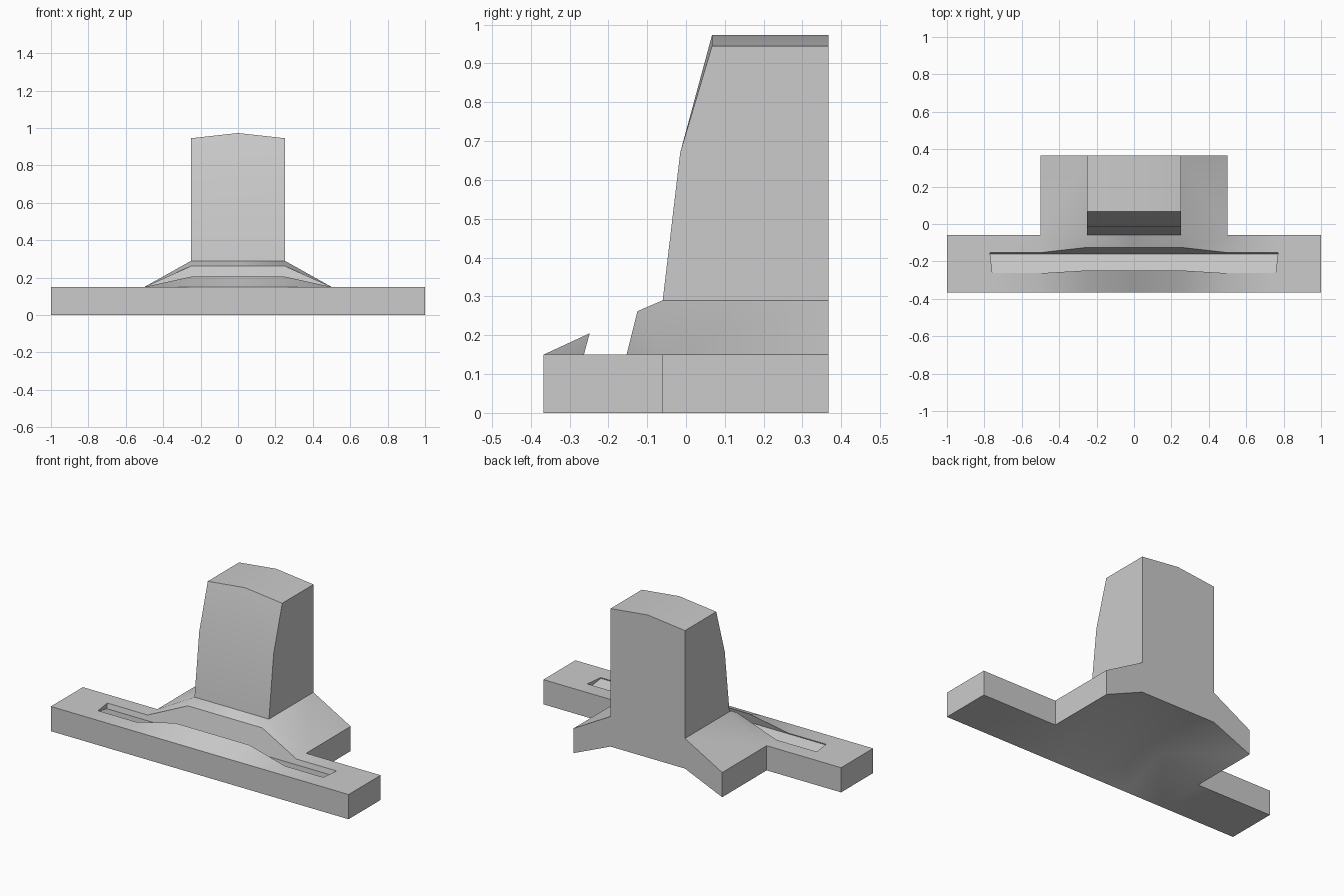
import bpy
import bmesh
import math

if "Cube" in bpy.data.objects:
    bpy.data.objects.remove(bpy.data.objects["Cube"], do_unlink=True)

FRONT, JOINT, BACK = -0.367, -0.06, 0.367  # depth stations
WAIST, HIP, END = 0.25, 0.5, 1.0           # half widths
DECK, NECK, ARCH = 0.15, 0.29, 0.107       # heights of base, post foot and underside vault

bm = bmesh.new()
shared = {}


def vert(p):
    key = tuple(round(c, 4) for c in p)
    if key not in shared:
        shared[key] = bm.verts.new(key)
    return shared[key]


def face(*points):
    """Add a face and its mirror twin, welding shared corners."""
    for side in (1, -1):
        corners = list(dict.fromkeys(vert((side * x, y, z)) for x, y, z in points))
        if len(corners) > 2:
            bm.faces.new(corners)


def strip(a, b):
    """Bridge two matching rows of points."""
    for i in range(len(a) - 1):
        face(a[i], a[i + 1], b[i + 1], b[i])


def bar_section(x, lip, ridge, rear, floor, slot_x):
    """Cross-section of the front bar, from rear bottom round to rear top."""
    return [(x, JOINT, rear[0]), (x, FRONT, 0), (x, FRONT, DECK),
            (slot_x, *lip), (slot_x, *SLOT_EDGE),
            *((fx, *p) for fx, p in zip((slot_x, x), floor)),
            (x, *ridge), (x, JOINT, rear[1])]


# Front bar: a ramp in the middle, cut by a tilted slot
SLOT_EDGE, RIDGE_FOOT = (-0.263, DECK), (-0.153, DECK)
lip, ridge = (-0.248, 0.205), (-0.125, 0.262)
raised, level = (ARCH, NECK), (0, DECK)
floor = ((-0.265, 0.144), (-0.16, 0.119))
no_floor = (SLOT_EDGE, RIDGE_FOOT)
slotted = [
    bar_section(0, lip, ridge, raised, floor, 0),
    bar_section(WAIST, lip, ridge, raised, floor, WAIST),
    bar_section(HIP, SLOT_EDGE, RIDGE_FOOT, level, floor, HIP),
    bar_section(0.77, SLOT_EDGE, RIDGE_FOOT, level, floor, 0.757),
]
solid = [
    bar_section(0.77, SLOT_EDGE, RIDGE_FOOT, level, no_floor, 0.757),
    bar_section(END, SLOT_EDGE, RIDGE_FOOT, level, no_floor, END),
]
for a, b in [*zip(slotted, slotted[1:]), solid]:
    strip(a, b)
    if a[0][0] >= HIP:
        face(a[0], a[-1], b[-1], b[0])
face(*slotted[-1][4:8])
face(*solid[-1])


# Rear shoulder: sloped top with a matching vault underneath
def shoulder(y):
    return [(0, y, ARCH), (WAIST, y, ARCH), (HIP, y, 0), (HIP, y, DECK), (WAIST, y, NECK)]


shoulder_back = shoulder(BACK)
strip(shoulder(JOINT), shoulder_back)

# Post: leaning front, straight sides and a low gabled top
profile = [(JOINT, NECK, NECK), (-0.015, 0.67, 0.67), (0.067, 0.945, 0.973), (BACK, 0.945, 0.973)]
edge = [(WAIST, y, z) for y, z, _ in profile]
middle = [(0, y, z) for y, _, z in profile]
strip(edge, middle)
face(*edge, (WAIST, BACK, NECK))

# Flat back
face(*shoulder_back, edge[-1], middle[-1])

bmesh.ops.recalc_face_normals(bm, faces=bm.faces)
mesh = bpy.data.meshes.new("post_on_slotted_base")
bm.to_mesh(mesh)
bm.free()
body = bpy.data.objects.new("post_on_slotted_base", mesh)
bpy.context.collection.objects.link(body)

# Single plain grey
grey = bpy.data.materials.new("light_grey")
grey.use_nodes = True
colour = (0.6, 0.6, 0.6, 1)
grey.diffuse_color = colour
grey.node_tree.nodes["Principled BSDF"].inputs["Base Color"].default_value = colour
mesh.materials.append(grey)

bpy.ops.object.select_all(action="DESELECT")
body.select_set(True)
bpy.context.view_layer.objects.active = body
bpy.ops.object.shade_smooth_by_angle(angle=math.radians(30))
